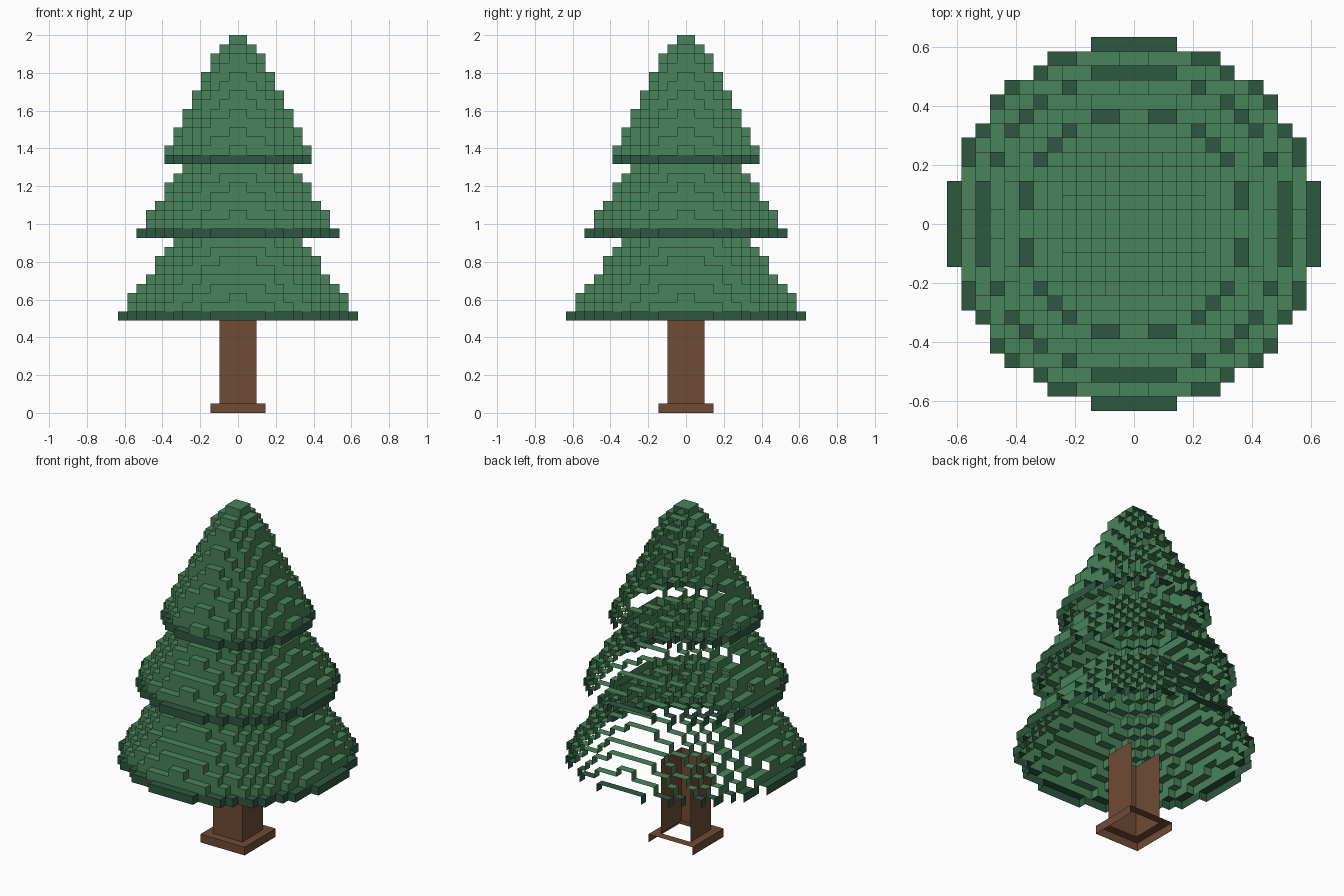
import bpy, bmesh

if "Cube" in bpy.data.objects:
    bpy.data.objects.remove(bpy.data.objects["Cube"])

V = 2 / 41  # block size: the tree is 41 blocks tall


def material(name, rgb):
    m = bpy.data.materials.new(name)
    m.diffuse_color = (*rgb, 1)
    m.use_nodes = True
    m.node_tree.nodes["Principled BSDF"].inputs["Base Color"].default_value = m.diffuse_color
    return m


green = material("leaf green", (0.065, 0.227, 0.105))
dark = material("dark leaf green", (0.026, 0.098, 0.051))
brown = material("bark brown", (0.162, 0.070, 0.036))


def square(half, layer):
    return {(i, j, layer) for i in range(-half, half) for j in range(-half, half)}


def disc(radius, layer):
    n = int(radius) + 1
    return {(i, j, layer) for i in range(-n, n) for j in range(-n, n)
            if (i + .5) ** 2 + (j + .5) ** 2 <= radius ** 2}


def tier(first, count, radius, taper):
    return set().union(*(disc(radius - taper * k, first + k) for k in range(count)))


# Block layout of each part: cells, colour, colour of the lowest layer
parts = {
    "trunk_base": (square(3, 0), brown, brown),
    "trunk": (set().union(*(square(2, k) for k in range(1, 10))), brown, brown),
    "lower_branches": (tier(10, 9, 12.9, .685), green, dark),
    "middle_branches": (tier(19, 8, 10.92, .67), green, dark),
    "upper_branches": (tier(27, 14, 8.05, .5), green, dark),
}
solid = set().union(*(p[0] for p in parts.values()))

# Open shell: only left, right, front and top block sides are skinned
SIDES = {
    (-1, 0, 0): [(0, 0, 0), (0, 0, 1), (0, 1, 1), (0, 1, 0)],
    (1, 0, 0): [(1, 0, 0), (1, 1, 0), (1, 1, 1), (1, 0, 1)],
    (0, -1, 0): [(0, 0, 0), (1, 0, 0), (1, 0, 1), (0, 0, 1)],
    (0, 0, 1): [(0, 0, 1), (1, 0, 1), (1, 1, 1), (0, 1, 1)],
}

for name, (cells, main, rim) in parts.items():
    bm = bmesh.new()
    lowest = min(c[2] for c in cells)
    for c in sorted(cells):
        for d, corners in SIDES.items():
            if tuple(a + b for a, b in zip(c, d)) in solid:
                continue
            f = bm.faces.new([bm.verts.new([(a + b) * V for a, b in zip(c, q)])
                              for q in corners])
            f.material_index = int(rim is not main and c[2] == lowest)
    bmesh.ops.remove_doubles(bm, verts=bm.verts[:], dist=V * .01)
    mesh = bpy.data.meshes.new(name)
    bm.to_mesh(mesh)
    bm.free()
    mesh.materials.append(main)
    if rim is not main:
        mesh.materials.append(rim)
    bpy.context.collection.objects.link(bpy.data.objects.new(name, mesh))
